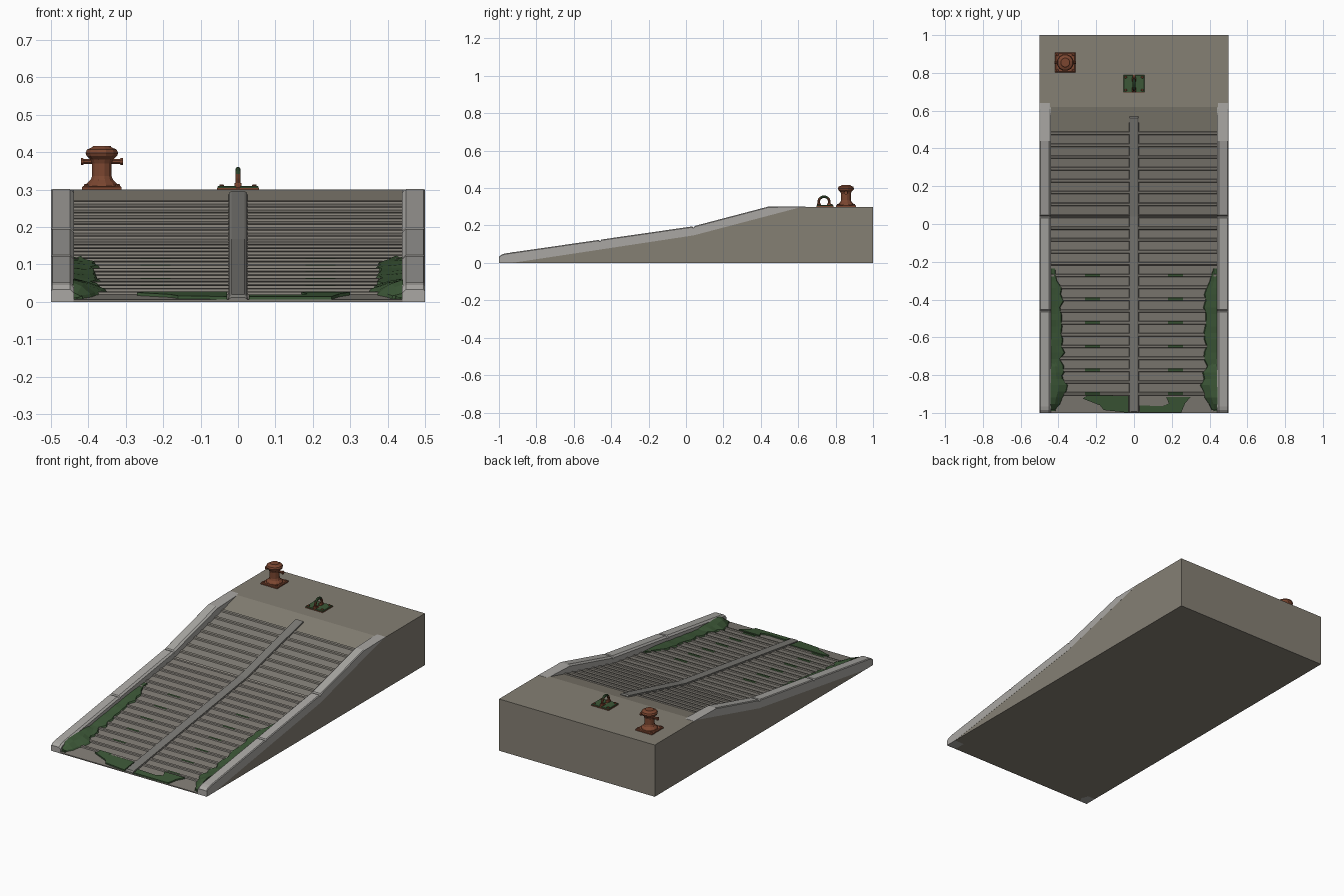
import bpy, bmesh, math, random
from mathutils import Matrix, Vector

random.seed(4)
cube = bpy.data.objects.get("Cube")
if cube:
    bpy.data.objects.remove(cube)


def material(name, rgb):
    m = bpy.data.materials.new(name)
    m.use_nodes = True
    m.diffuse_color = (*rgb, 1)
    m.node_tree.nodes["Principled BSDF"].inputs["Base Color"].default_value = (*rgb, 1)
    return m


CONCRETE = material("warm concrete", (0.235, 0.215, 0.175))
DECK = material("worn deck concrete", (0.215, 0.2, 0.175))
KERB = material("pale kerb concrete", (0.40, 0.39, 0.37))
RAIL = material("grey rail concrete", (0.2, 0.195, 0.18))
MOSS = material("moss", (0.045, 0.095, 0.038))
RUST = material("rust", (0.2, 0.062, 0.03))


def finish(name, bm, *mats):
    bmesh.ops.recalc_face_normals(bm, faces=bm.faces)
    mesh = bpy.data.meshes.new(name)
    bm.to_mesh(mesh)
    bm.free()
    for m in mats:
        mesh.materials.append(m)
    ob = bpy.data.objects.new(name, mesh)
    bpy.context.collection.objects.link(ob)
    return ob


def loft(name, rings, *mats):
    """Skin closed cross-sections one after another and cap both ends."""
    bm = bmesh.new()
    rows = [[bm.verts.new(p) for p in ring] for ring in rings]
    n = len(rows[0])
    for a, b in zip(rows, rows[1:]):
        for i in range(n):
            j = (i + 1) % n
            bm.faces.new((a[i], a[j], b[j], b[i]))
    bm.faces.new(rows[0])
    bm.faces.new(rows[-1])
    return finish(name, bm, *mats)


def along(points, y):
    """Height of a broken line at y."""
    for (y0, z0), (y1, z1) in zip(points, points[1:]):
        if y <= y1:
            return z0 + (z1 - z0) * (y - y0) / (y1 - y0)
    return points[-1][1]


BASE_LINE = [(-1, 0), (-0.93, 0), (0.04, 0.147), (0.61, 0.297), (0.64, 0.297)]
DECK_LINE = [(-1, 0.006), (0.04, 0.155), (0.63, 0.3)]
KERB_LINE = [(-1, 0.033), (-0.985, 0.045), (-0.965, 0.051), (0.04, 0.196), (0.44, 0.301), (0.64, 0.301)]


def deck_z(y):
    return along(DECK_LINE, y)


# Solid wedge with the flat landing
profile = [(-0.93, 0), (0.04, 0.147), (0.62, 0.3), (1, 0.3), (1, 0)]
loft("ramp_body", [[(x, y, z) for y, z in profile] for x in (-0.4998, 0.4998)], CONCRETE)

# Ribbed deck: cross ribs with moss in some of the lower ones
ribs = [0.48 - 0.0627 * i for i in range(23)]
line = [(-1, 0), (0.04, 0), (0.63, 0)]
for y in ribs:
    line += [(y - 0.009, 0), (y - 0.006, 0.006), (y + 0.006, 0.006), (y + 0.009, 0)]
line.sort()
xs = [-0.44, -0.26, -0.18, -0.028, 0.028, 0.18, 0.26, 0.44]
bm = bmesh.new()
grid = [[bm.verts.new((x, y, deck_z(y) + h)) for x in xs] for y, h in line]
for (y, h), a, b in zip(line, grid, grid[1:]):
    for i in range(len(xs) - 1):
        f = bm.faces.new((a[i], a[i + 1], b[i + 1], b[i]))
        nearest = min(range(len(ribs)), key=lambda k: abs(ribs[k] - y))
        stained = y < -0.2 and nearest % 2 == 0 and abs(ribs[nearest] - y) < 0.008
        if stained and i in (1, 5):
            f.material_index = 1
front = [bm.verts.new((x, -1, 0)) for x in xs]
for i in range(len(xs) - 1):
    bm.faces.new((front[i], front[i + 1], grid[0][i + 1], grid[0][i]))
finish("ribbed_deck", bm, DECK, MOSS)

# Underside of the thin front lip
loft("front_lip", [[(x, -0.999, 0), (x, -0.9, 0), (x, -0.9, 0.018), (x, -0.999, 0.004)]
                   for x in (-0.45, 0.45)], CONCRETE)

# Centre rail
rings = []
for y in (-1, -0.992, 0.04, 0.56, 0.568):
    z = deck_z(y)
    top = z + (0.006 if y in (-1, 0.568) else 0.013)
    rings.append([(-0.026, y, z - 0.005), (-0.024, y, top - 0.004), (-0.017, y, top),
                  (0.017, y, top), (0.024, y, top - 0.004), (0.026, y, z - 0.005)])
loft("centre_rail", rings, RAIL)

# Kerbs with chamfered inner edge and two seams each
seams = (-0.46, 0.04)
stations = [y for y, z in KERB_LINE if y != 0.04] + [-0.93, 0.61]
for s in seams:
    stations += [s - 0.007, s - 0.003, s + 0.003, s + 0.007]
stations.sort()
for side, label in ((1, "left"), (-1, "right")):
    rings = []
    for y in stations:
        low, top = along(BASE_LINE, y), along(KERB_LINE, y)
        if any(abs(y - s) < 0.005 for s in seams):
            top -= 0.006
        cut = min(0.009, (top - low) / 2)
        rings.append([(side * x, y, z) for x, z in
                      ((0.5, low), (0.5, top - cut / 2), (0.496, top), (0.449, top),
                       (0.439, top - cut), (0.439, low))])
    loft(label + "_kerb", rings, KERB)


# Moss creeping out from the kerbs
def moss_bank(name, side, y0, y1, steps, width, height):
    rings = []
    for i in range(steps + 1):
        t = i / steps
        y = y0 + (y1 - y0) * t
        fade = 0.35 + 0.65 * min(1, 5 * t, 5 * (1 - t))
        w = width * fade * random.uniform(0.7, 1.1)
        h = height(t) * fade * random.uniform(0.8, 1.05)
        z = deck_z(y)
        rings.append([(side * x, y, zz) for x, zz in
                      ((0.441, z - 0.003), (0.441, z + h), (0.441 - w * 0.45, z + h * 0.75),
                       (0.441 - w * 0.9, z + 0.008), (0.441 - w, z - 0.003))])
    loft(name, rings, MOSS)


for side, label in ((1, "left"), (-1, "right")):
    moss_bank(label + "_moss_strip", side, -0.99, -0.235, 22, 0.072, lambda t: 0.014)
    moss_bank(label + "_moss_clump", side, -0.985, -0.72, 8, 0.085, lambda t: 0.052 - 0.03 * t)

# Flat moss patches on the front edge
patch = [(0.03, -0.999), (0.25, -0.999), (0.27, -0.95), (0.3, -0.915), (0.17, -0.915),
         (0.185, -0.95), (0.15, -0.965), (0.03, -0.96)]
patch_mirrored = [(-0.03, -0.999), (-0.16, -0.985), (-0.18, -0.96), (-0.27, -0.925),
                  (-0.25, -0.908), (-0.03, -0.91)]
for label, pts in (("left", patch), ("right", patch_mirrored)):
    loft(label + "_moss_patch", [[(x, y, deck_z(y) + h) for x, y in pts]
                                 for h in (0.0, 0.008)], MOSS)


def box(name, centre, size, mat):
    x, y, z = centre
    w, d, h = (s / 2 for s in size)
    c = min(w, d) * 0.08
    rings = [[(x - a, y - b, zz), (x + a, y - b, zz), (x + a, y + b, zz), (x - a, y + b, zz)]
             for a, b, zz in ((w, d, z - h), (w, d, z + h * 0.4), (w - c, d - c, z + h))]
    return loft(name, rings, mat)


def lathe(name, origin, profile, sides, mat, axis="Z"):
    turn = Matrix.Rotation(math.pi / 2, 3, "Y") if axis == "X" else Matrix.Identity(3)
    rings = []
    for r, h in profile:
        rings.append([Vector(origin) + turn @ Vector((r * math.cos(a), r * math.sin(a), h))
                      for a in (2 * math.pi * (i + 0.5) / sides for i in range(sides))])
    return loft(name, rings, mat)


def bolts(name, cx, cy, dx, dy, z, mat):
    for i, (sx, sy) in enumerate(((1, 1), (1, -1), (-1, 1), (-1, -1))):
        lathe(f"{name}_{i + 1}", (cx + sx * dx, cy + sy * dy, z),
              [(0.007, 0), (0.007, 0.004), (0.005, 0.006)], 6, mat)


# Mooring bollard
bx, by = -0.364, 0.855
box("bollard_base", (bx, by, 0.304), (0.106, 0.106, 0.012), RUST)
lathe("bollard_post", (bx, by, 0.3),
      [(0.045, 0.008), (0.043, 0.015), (0.031, 0.026), (0.027, 0.036), (0.027, 0.07),
       (0.031, 0.08), (0.042, 0.09), (0.045, 0.098), (0.041, 0.107), (0.027, 0.113),
       (0.024, 0.117)], 12, RUST)
lathe("bollard_crossbar", (bx, by, 0.375),
      [(0.01, -0.056), (0.01, -0.051), (0.007, -0.047), (0.007, 0.047), (0.01, 0.051),
       (0.01, 0.056)], 8, RUST, "X")
bolts("bollard_bolt", bx, by, 0.042, 0.042, 0.309, RUST)

# Mooring ring on its plate
ry = 0.743
box("ring_plate", (0, ry, 0.302), (0.112, 0.092, 0.008), RUST)
for side, label in ((1, "left"), (-1, "right")):
    box(label + "_plate_moss", (side * 0.03, ry, 0.306), (0.05, 0.09, 0.006), MOSS)
bolts("plate_bolt", 0, ry, 0.044, 0.034, 0.308, RUST)
rings = []
for i in range(13):
    a = math.pi * (-0.18 + 1.36 * i / 12)
    rings.append([(0.007 * math.cos(b), ry - 0.005 + (0.029 + 0.007 * math.sin(b)) * math.cos(a),
                   0.325 + (0.029 + 0.007 * math.sin(b)) * math.sin(a))
                  for b in (2 * math.pi * k / 8 for k in range(8))])
ring = loft("mooring_ring", rings, RUST, MOSS)
for p in ring.data.polygons:
    p.material_index = 1 if p.center.z > 0.346 else 0
for s in (1, -1):
    box("ring_foot_" + ("back" if s > 0 else "front"), (0, ry - 0.005 + s * 0.027, 0.311),
        (0.02, 0.022, 0.012), RUST)
